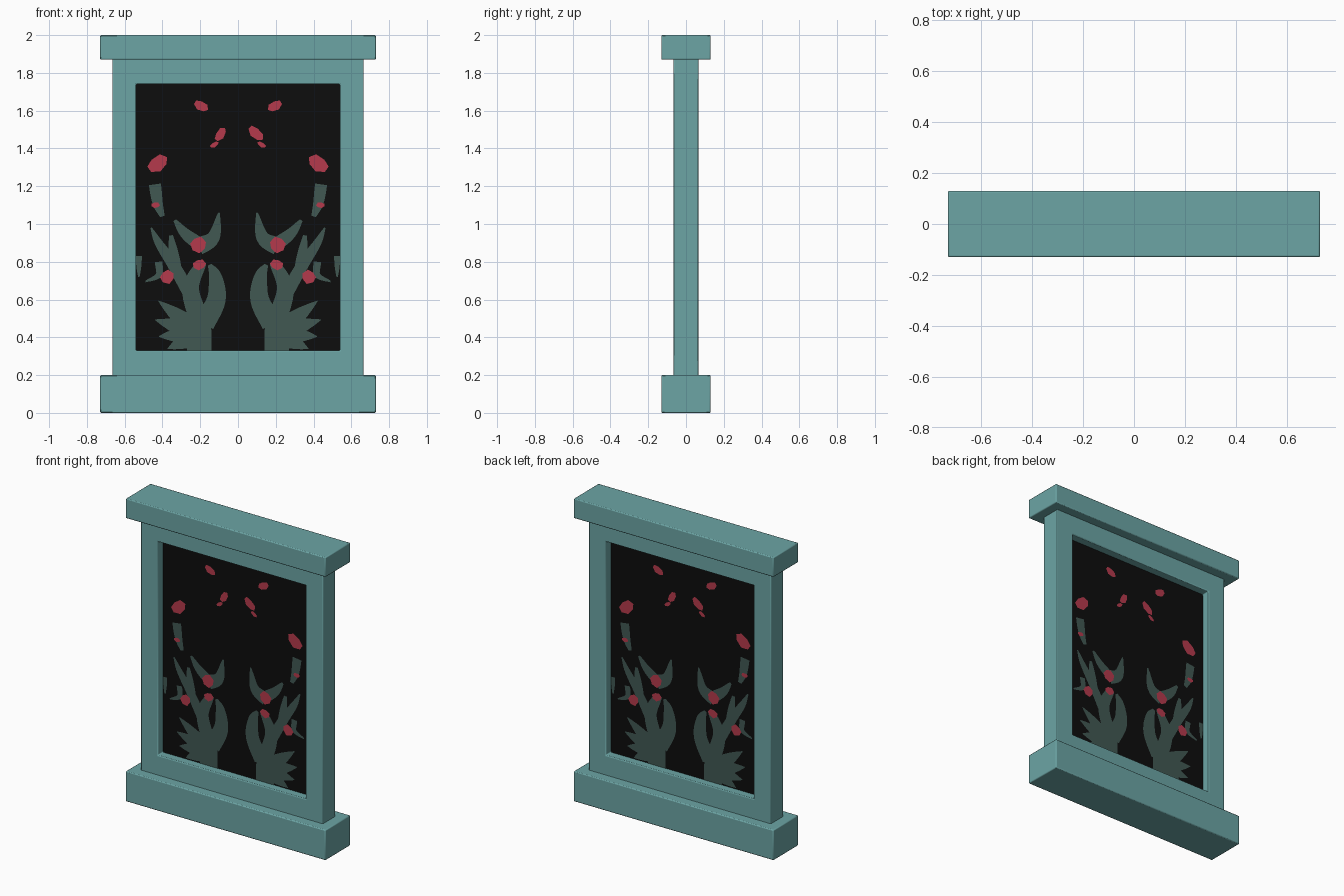
import bpy, bmesh, math
from mathutils import Vector

if "Cube" in bpy.data.objects:
    bpy.data.objects.remove(bpy.data.objects["Cube"])


def material(name, rgb):
    m = bpy.data.materials.new(name)
    m.diffuse_color = (*rgb, 1)
    m.use_nodes = True
    m.node_tree.nodes["Principled BSDF"].inputs["Base Color"].default_value = m.diffuse_color
    return m


TEAL = material("teal_frame", (0.15, 0.375, 0.375))
BLACK = material("black_panel", (0.004, 0.004, 0.004))
GREEN = material("grey_green_branch", (0.053, 0.098, 0.086))
RED = material("red_blossom", (0.46, 0.042, 0.072))


def finish(name, bm, mat):
    me = bpy.data.meshes.new(name)
    bm.to_mesh(me)
    bm.free()
    me.materials.append(mat)
    ob = bpy.data.objects.new(name, me)
    bpy.context.collection.objects.link(ob)
    return ob


def soften(ob):
    mod = ob.modifiers.new("soft_edges", 'BEVEL')
    mod.width, mod.segments = 0.006, 2
    bpy.ops.object.select_all(action='DESELECT')
    bpy.context.view_layer.objects.active = ob
    ob.select_set(True)
    bpy.ops.object.shade_smooth_by_angle(angle=math.radians(40))


def box(name, hx, hy, z0, z1, mat):
    bm = bmesh.new()
    bmesh.ops.create_cube(bm, size=1)
    for v in bm.verts:
        v.co = (v.co.x * 2 * hx, v.co.y * 2 * hy, (z0 + z1) / 2 + v.co.z * (z1 - z0))
    return finish(name, bm, mat)


# Base and cap slabs
soften(box("base_slab", 0.73, 0.13, 0, 0.2, TEAL))
soften(box("top_slab", 0.73, 0.13, 1.87, 2.0, TEAL))

# Frame with rectangular opening
OUTER, INNER, HALF = (0.665, 0.19, 1.88), (0.54, 0.33, 1.74), 0.065
bm = bmesh.new()
rings = []
for (hx, z0, z1), y in ((OUTER, -HALF), (INNER, -HALF), (INNER, HALF), (OUTER, HALF)):
    rings.append([bm.verts.new((x, y, z)) for x, z in ((-hx, z0), (hx, z0), (hx, z1), (-hx, z1))])
for a, b in zip(rings, rings[1:] + rings[:1]):
    for i in range(4):
        j = (i + 1) % 4
        bm.faces.new((a[i], a[j], b[j], b[i]))
bmesh.ops.recalc_face_normals(bm, faces=bm.faces)
soften(finish("frame", bm, TEAL))

# Dark panel recessed in the opening
box("panel", 0.545, 0.01, 0.325, 1.745, BLACK)


def stroke(w0, w1, *pts, steps=6):
    """Smooth tapering ribbon through (x, z) points, as quads."""
    p = [Vector(q) for q in pts]
    p = [2 * p[0] - p[1]] + p + [2 * p[-1] - p[-2]]
    line = []
    for a, b, c, d in zip(p, p[1:], p[2:], p[3:]):
        for s in range(steps):
            t = s / steps
            line.append(0.5 * (2 * b + (c - a) * t + (2 * a - 5 * b + 4 * c - d) * t * t
                               + (3 * b - a - 3 * c + d) * t ** 3))
    line.append(p[-2])
    last = len(line) - 1
    sides = []
    for i, q in enumerate(line):
        d = line[min(i + 1, last)] - line[max(i - 1, 0)]
        n = Vector((-d.y, d.x)).normalized() * (w0 + (w1 - w0) * (i / last) ** 2)
        sides.append([(max(e.x, -INNER[0]), max(e.y, INNER[1])) for e in (q + n, q - n)])
    return [[a[0], a[1], b[1], b[0]] for a, b in zip(sides, sides[1:])]


def petal(x, z, length, width, degrees):
    """Slightly ragged seven-sided oval."""
    turn, pts = math.radians(degrees), []
    for i in range(7):
        a = i * math.tau / 7
        u, v = length * math.cos(a), width * math.sin(a) * (1.15 if i % 2 else 0.95)
        pts.append((x + u * math.cos(turn) - v * math.sin(turn),
                    z + u * math.sin(turn) + v * math.cos(turn)))
    return [pts]


def mirrored(polys):
    return polys + [[(-x, z) for x, z in p] for p in polys]


def painting(name, polys, depth, mat):
    """Flat painted shapes, once on the front and once turned round on the back."""
    for side, k in (("front", 1), ("back", -1)):
        bm = bmesh.new()
        for p in polys:
            f = bm.faces.new([bm.verts.new((k * x, -k * depth, z)) for x, z in p])
            f.normal_update()
            if f.normal.y * k > 0:
                f.normal_flip()
        finish(f"{name}_{side}", bm, mat)


# Left tree: trunk, hooked bough, middle bough, crown, limb, twigs, high leaf
tree = stroke(.065, .06, (-.205, .33), (-.205, .53))
tree += stroke(.055, .01, (-.18, .47), (-.115, .60), (-.12, .72), (-.15, .785))
tree += stroke(.05, .025, (-.21, .5), (-.25, .66), (-.19, .80))
tree += stroke(.045, .004, (-.21, .88), (-.13, .93), (-.1, 1.06))
tree += stroke(.035, .008, (-.2, .89), (-.28, .95), (-.335, 1.02))
tree += stroke(.035, .004, (-.25, .62), (-.34, .78), (-.42, .90), (-.46, .98))
tree += stroke(.03, .01, (-.33, .77), (-.355, .94))
tree += stroke(.02, .004, (-.42, .80), (-.42, .73), (-.49, .695))
tree += stroke(.016, .004, (-.525, .83), (-.525, .72))
tree += stroke(.032, .012, (-.44, 1.21), (-.425, 1.11), (-.4, 1.04))
# Fan of leaf spikes at the foot
for i in range(4):
    a, r = math.radians(142 + 21 * i), 0.28 - 0.03 * i
    tree += stroke(.055, .002, (-.2, .42), (-.2 + r * math.cos(a), .42 + r * math.sin(a)))
painting("branches", mirrored(tree), 0.0115, GREEN)

# Blossoms on the branches and drifting petals
blossoms = petal(-.21, .89, .043, .04, 20) + petal(-.205, .785, .036, .026, 10)
blossoms += petal(-.375, .72, .038, .034, 30) + petal(-.437, 1.1, .024, .014, 0)
blossoms += petal(-.425, 1.32, .06, .038, 35) + petal(-.195, 1.625, .042, .024, -30)
blossoms += petal(-.125, 1.42, .026, .012, 30)
blossoms = mirrored(blossoms)
blossoms += petal(-.093, 1.475, .042, .022, 55) + petal(.095, 1.48, .05, .026, -45)
painting("blossoms", blossoms, 0.013, RED)
